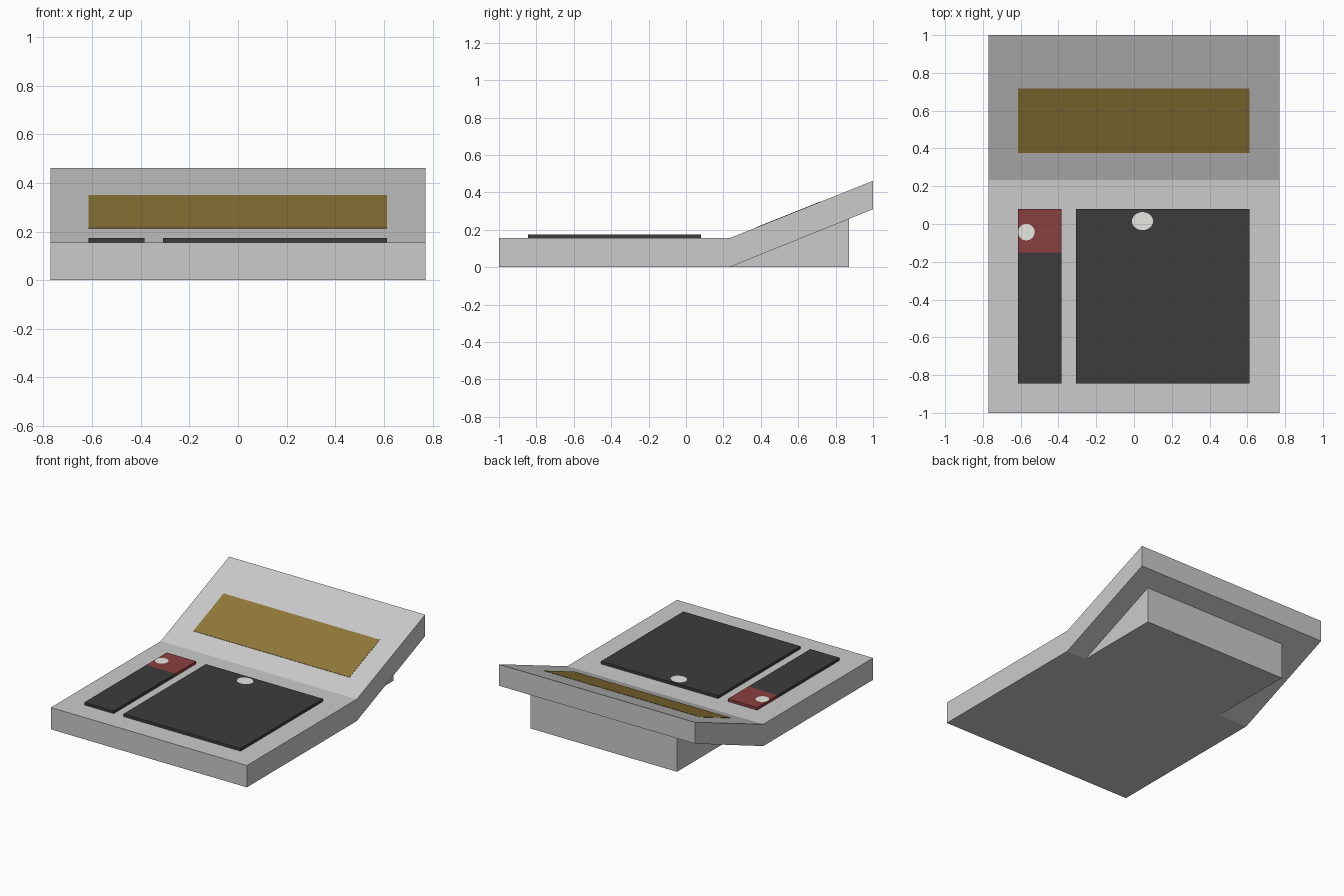
import bpy, bmesh, math

if "Cube" in bpy.data.objects:
    bpy.data.objects.remove(bpy.data.objects["Cube"])

def material(name, rgb):
    m = bpy.data.materials.new(name)
    m.diffuse_color = (*rgb, 1)
    m.use_nodes = True
    m.node_tree.nodes["Principled BSDF"].inputs["Base Color"].default_value = m.diffuse_color
    return m

DARK = material("dark_plastic", (0.045, 0.045, 0.045))
RED = material("red_plastic", (0.26, 0.05, 0.05))
AMBER = material("amber_screen", (0.28, 0.19, 0.04))
PALE = material("pale_print", (0.8, 0.8, 0.77))

def finish(name, bm, mat):
    bmesh.ops.recalc_face_normals(bm, faces=bm.faces)
    mesh = bpy.data.meshes.new(name)
    bm.to_mesh(mesh)
    bm.free()
    obj = bpy.data.objects.new(name, mesh)
    bpy.context.collection.objects.link(obj)
    if mat:
        mesh.materials.append(mat)
    return obj

def extrude_x(name, profile, x0, x1, mat=None):
    """Extrude a (y, z) side profile from x0 to x1."""
    bm = bmesh.new()
    face = bm.faces.new([bm.verts.new((x0, y, z)) for y, z in profile])
    ext = bmesh.ops.extrude_face_region(bm, geom=[face])
    verts = [v for v in ext["geom"] if isinstance(v, bmesh.types.BMVert)]
    bmesh.ops.translate(bm, vec=(x1 - x0, 0, 0), verts=verts)
    return finish(name, bm, mat)

def slab(name, x0, x1, y0, y1, z0, z1, mat):
    return extrude_x(name, [(y0, z0), (y1, z0), (y1, z1), (y0, z1)], x0, x1, mat)

def dot(name, x, y, rx, ry, z):
    bm = bmesh.new()
    bmesh.ops.create_circle(bm, cap_ends=True, segments=24, radius=1)
    for v in bm.verts:
        v.co = (x + v.co.x * rx, y + v.co.y * ry, z)
    return finish(name, bm, PALE)

W, HINGE, TOP = 0.77, 0.233, 0.155
TIP_TOP, TIP_LOW = 0.462, 0.31
PAD_TOP = 0.174

# Flat base bending up into the tilted display panel
extrude_x("body", [(-1, 0), (HINGE, 0), (1, TIP_LOW), (1, TIP_TOP),
                   (HINGE, TOP), (-1, TOP)], -W, W)

# Wedge under the display panel
prop_y = 0.872
prop_z = TIP_LOW * (prop_y - HINGE) / (1 - HINGE)
extrude_x("rear_support", [(HINGE, 0), (prop_y, 0), (prop_y, prop_z)], -0.54, 0.612)

# Key areas
slab("main_keypad", -0.308, 0.612, -0.845, 0.08, TOP, PAD_TOP, DARK)
slab("side_keypad", -0.615, -0.385, -0.845, -0.15, TOP, PAD_TOP, DARK)
slab("red_key", -0.615, -0.385, -0.15, 0.08, TOP, PAD_TOP, RED)

# Thin screen lying on the slope
slope = (TIP_TOP - TOP) / (1 - HINGE)
z_at = lambda y: TOP + slope * (y - HINGE)
y0, y1, lift = 0.377, 0.717, 0.002
extrude_x("screen", [(y0, z_at(y0)), (y1, z_at(y1)), (y1, z_at(y1) + lift),
                     (y0, z_at(y0) + lift)], -0.615, 0.612, AMBER)

# Pale oval key marks
dot("red_key_mark", -0.57, -0.043, 0.044, 0.044, PAD_TOP + 0.001)
dot("keypad_mark", 0.045, 0.015, 0.056, 0.048, PAD_TOP + 0.001)
